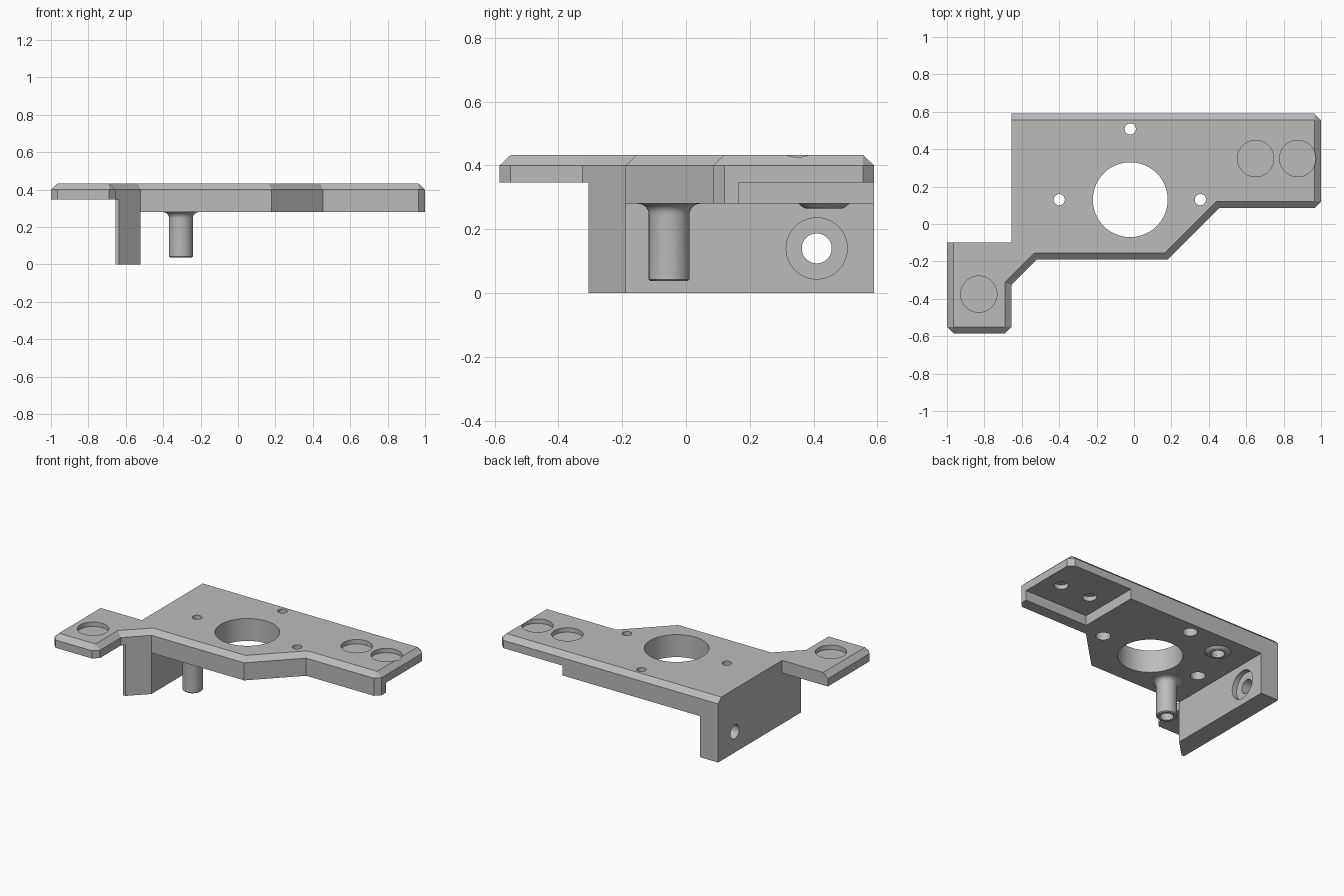
import bpy, bmesh, math
from mathutils import Vector, Matrix

if "Cube" in bpy.data.objects:
    bpy.data.objects.remove(bpy.data.objects["Cube"], do_unlink=True)

grey = bpy.data.materials.new("machined grey")
grey.use_nodes = True
grey.diffuse_color = (0.5, 0.5, 0.5, 1)
grey.node_tree.nodes["Principled BSDF"].inputs["Base Color"].default_value = (0.5, 0.5, 0.5, 1)

TOP, SHOULDER, UNDER, EAR = 0.433, 0.40, 0.28, 0.347
BEVEL = 0.035


def make_object(name, bm):
    bmesh.ops.remove_doubles(bm, verts=bm.verts, dist=1e-5)
    bmesh.ops.dissolve_degenerate(bm, edges=bm.edges, dist=1e-6)
    bmesh.ops.recalc_face_normals(bm, faces=bm.faces)
    mesh = bpy.data.meshes.new(name)
    bm.to_mesh(mesh)
    bm.free()
    mesh.materials.append(grey)
    obj = bpy.data.objects.new(name, mesh)
    bpy.context.collection.objects.link(obj)
    return obj


def activate(obj):
    bpy.ops.object.select_all(action='DESELECT')
    obj.select_set(True)
    bpy.context.view_layer.objects.active = obj


def cut(target, bm):
    cutter = make_object("cutter", bm)
    cutter.hide_render = True
    mod = target.modifiers.new("cut", 'BOOLEAN')
    mod.operation, mod.solver, mod.object = 'DIFFERENCE', 'EXACT', cutter
    activate(target)
    bpy.ops.object.modifier_apply(modifier=mod.name)
    bpy.data.objects.remove(cutter, do_unlink=True)


def box(lo, hi):
    bm = bmesh.new()
    bmesh.ops.create_cube(bm, size=1)
    for v in bm.verts:
        v.co = [hi[i] if v.co[i] > 0 else lo[i] for i in range(3)]
    return bm


def rod(center, radius, start, end, axis='Z', segments=48):
    """Cylinder from start to end along an axis; center gives the other two coordinates."""
    bm = bmesh.new()
    bmesh.ops.create_cone(bm, cap_ends=True, segments=segments, radius1=radius,
                          radius2=radius, depth=end - start)
    mid = (start + end) / 2
    if axis == 'X':
        bm.transform(Matrix.Rotation(math.pi / 2, 4, 'Y'))
        bm.transform(Matrix.Translation((mid, *center)))
    else:
        bm.transform(Matrix.Translation((*center, mid)))
    return bm


def lathe(name, center, profile, segments=40):
    bm = bmesh.new()
    pts = [bm.verts.new((r, 0, z)) for r, z in profile]
    edges = [bm.edges.new((a, b)) for a, b in zip(pts, pts[1:] + pts[:1])]
    bmesh.ops.spin(bm, geom=pts + edges, cent=(0, 0, 0), axis=(0, 0, 1),
                   angle=2 * math.pi, steps=segments)
    bm.transform(Matrix.Translation((*center, 0)))
    return make_object(name, bm)


# Outline, counter-clockwise: x, y, clipped corner, bevel on the edge to the next point
outline = [
    (1, 0.59, True, True), (-0.655, 0.59, False, False), (-0.655, -0.10, False, False),
    (-1, -0.10, False, True), (-1, -0.585, True, True), (-0.655, -0.585, True, True),
    (-0.655, -0.325, False, True), (-0.52, -0.19, False, True), (0.18, -0.19, False, True),
    (0.455, 0.085, False, True), (1, 0.085, True, True)]


def bevelled_prism():
    """Outer ring of the outline with clipped corners, and the inset ring of its top face."""
    outer, inner = [], []
    count = len(outline)
    for i, (x, y, clip, bevel) in enumerate(outline):
        before, after = outline[i - 1], outline[(i + 1) % count]
        p = Vector((x, y))
        d0 = (p - Vector(before[:2])).normalized()
        d1 = (Vector(after[:2]) - p).normalized()
        o0, o1 = BEVEL * before[3], BEVEL * bevel
        n0, n1 = Vector((-d0.y, d0.x)), Vector((-d1.y, d1.x))
        det = n0.x * n1.y - n0.y * n1.x
        q = p + Vector((o0 * n1.y - o1 * n0.y, o1 * n0.x - o0 * n1.x)) / det
        outer += [p - d0 * BEVEL, p + d1 * BEVEL] if clip else [p]
        inner += [q, q] if clip else [q]
    bm = bmesh.new()
    rings = [[bm.verts.new((*p, z)) for p in ring]
             for ring, z in ((outer, 0), (outer, SHOULDER), (inner, TOP))]
    bm.faces.new(rings[0])
    bm.faces.new(rings[2])
    for low, high in zip(rings, rings[1:]):
        for k in range(len(low)):
            j = (k + 1) % len(low)
            bm.faces.new((low[k], low[j], high[j], high[k]))
    return bm


bracket = make_object("bracket_plate_and_leg", bevelled_prism())

# Clear the underside, leaving the side leg, the thin ear and the open pocket
cut(bracket, box((-0.52, -0.8, -0.2), (1.2, 0.8, UNDER)))
cut(bracket, box((-1.2, -0.8, -0.2), (-0.655, 0.8, EAR)))
cut(bracket, box((-0.8, -0.8, -0.2), (-0.5, -0.305, EAR)))
cut(bracket, box((0.52, 0.165, 0.1), (1.2, 0.8, EAR)))

# Large opening and three counterbored screw holes
cut(bracket, rod((-0.02, 0.13), 0.2, 0.1, 0.6, segments=96))
for spot in ((-0.4, 0.13), (-0.02, 0.508), (0.355, 0.13)):
    cut(bracket, rod(spot, 0.03, 0.1, 0.6))
    cut(bracket, rod(spot, 0.046, 0.1, 0.34))

# Shallow round recesses on top, with blind holes beneath
for spot in ((0.65, 0.35), (0.875, 0.35), (-0.83, -0.375)):
    cut(bracket, rod(spot, 0.097, TOP - 0.03, 0.6, segments=64))
    cut(bracket, rod(spot, 0.044, 0.1, EAR + 0.03))

# Counterbored cross hole in the leg
cut(bracket, rod((0.41, 0.14), 0.047, -0.9, -0.3, 'X'))
cut(bracket, rod((0.41, 0.14), 0.096, -0.555, -0.3, 'X'))

# Hollow post and its short twin, both with a flared root
post_spot, boss_spot = (-0.305, -0.053), (-0.305, 0.433)
for spot in (post_spot, boss_spot):
    cut(bracket, rod(spot, 0.042, 0.2, 0.38))

flare = [(0.064 + 0.033 * (1 - math.cos(a)), 0.247 + 0.033 * math.sin(a))
         for a in (math.radians(15 * k) for k in range(7))]
post = lathe("hollow_post", post_spot,
             [(0.042, UNDER), (0.042, 0.037), (0.058, 0.037), (0.064, 0.043)] + flare)
boss = lathe("short_boss", boss_spot,
             [(0.042, UNDER), (0.042, 0.265), (0.058, 0.265), (0.07, 0.271),
              (0.073, 0.275), (0.08, UNDER)])

for obj in (bracket, post, boss):
    activate(obj)
    bpy.ops.object.shade_smooth_by_angle(angle=math.radians(25))
